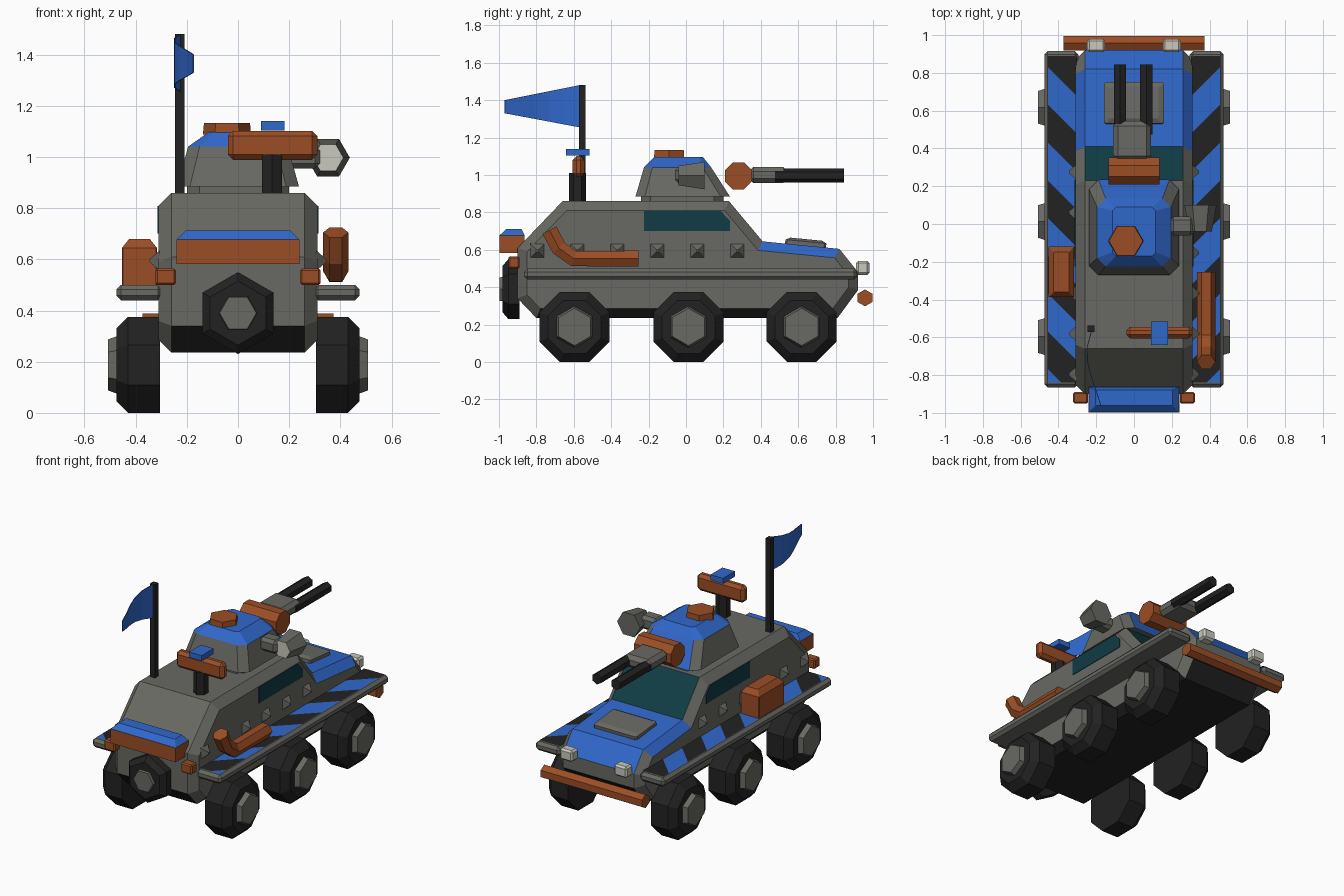
import bpy, bmesh, math
from mathutils import Matrix, Vector

if "Cube" in bpy.data.objects:
    bpy.data.objects.remove(bpy.data.objects["Cube"])


def material(name, r, g, b):
    m = bpy.data.materials.new(name)
    m.use_nodes = True
    m.diffuse_color = (r, g, b, 1)
    m.node_tree.nodes["Principled BSDF"].inputs["Base Color"].default_value = (r, g, b, 1)
    return m


GREY = material("armour grey", .14, .14, .125)
BLUE = material("paint blue", .03, .138, .6)
RUST = material("rust orange", .33, .075, .018)
BLACK = material("rubber black", .016, .016, .016)
TEAL = material("glass teal", .005, .045, .06)
LIGHT = material("lamp white", .58, .58, .51)


def make(name, bm, *mats, rule=None):
    """Turn a bmesh into an object; rule picks the material slot of each face."""
    bmesh.ops.recalc_face_normals(bm, faces=bm.faces)
    bm.normal_update()
    if rule:
        for f in bm.faces:
            f.material_index = rule(f.calc_center_median(), f.normal)
    me = bpy.data.meshes.new(name)
    bm.to_mesh(me)
    bm.free()
    for m in mats:
        me.materials.append(m)
    ob = bpy.data.objects.new(name, me)
    bpy.context.collection.objects.link(ob)
    return ob


def bevel(bm, edges, width):
    bmesh.ops.bevel(bm, geom=list(edges), offset=width, segments=1, affect='EDGES')


def box(name, centre, size, mat, chamfer=0):
    bm = bmesh.new()
    bmesh.ops.create_cube(bm, size=1, matrix=Matrix.Translation(centre) @ Matrix.Diagonal((*size, 1)))
    if chamfer:
        bevel(bm, bm.edges, chamfer)
    return make(name, bm, mat)


def tube(name, centre, axis, length, r1, r2, sides, *mats, turn=0, squash=1, chamfer=None, rule=None):
    """Prism or cone along an axis; squash narrows it across its local x."""
    rot = Vector(axis).to_track_quat('Z', 'Y').to_matrix().to_4x4()
    bm = bmesh.new()
    bmesh.ops.create_cone(bm, cap_ends=True, segments=sides, radius1=r1, radius2=r2, depth=length,
                          matrix=Matrix.Diagonal((squash, 1, 1, 1)) @ Matrix.Rotation(turn, 4, 'Z'))
    if chamfer:
        bevel(bm, [e for e in bm.edges if all(v.co.z > 0 for v in e.verts)], chamfer)
    bm.transform(Matrix.Translation(centre) @ rot)
    return make(name, bm, *mats, rule=rule)


def loft(name, rings, *mats, rule=None):
    """Stack of chamfered rectangles: (half width, y0, y1, z, corner, x centre)."""
    bm = bmesh.new()
    loops = []
    for w, y0, y1, z, c, x in rings:
        pts = [(w - c, y0), (w, y0 + c), (w, y1 - c), (w - c, y1),
               (c - w, y1), (-w, y1 - c), (-w, y0 + c), (c - w, y0)]
        loops.append([bm.verts.new((x + px, py, z)) for px, py in pts])
    for a, b in zip(loops, loops[1:]):
        for i in range(8):
            j = (i + 1) % 8
            bm.faces.new((a[i], a[j], b[j], b[i]))
    bm.faces.new(loops[0])
    bm.faces.new(loops[-1])
    return make(name, bm, *mats, rule=rule)


# Hull: side profile extruded across, outline chamfered
profile = [(-.8, .235), (-.9, .34), (-.9, .61), (-.66, .86), (.23, .86),
           (.41, .645), (.82, .605), (.92, .48), (.92, .385), (.81, .235)]
bm = bmesh.new()
side = bm.faces.new([bm.verts.new((-.31, y, z)) for y, z in profile])
ext = bmesh.ops.extrude_face_region(bm, geom=[side])
bmesh.ops.translate(bm, vec=(.62, 0, 0), verts=[g for g in ext["geom"] if isinstance(g, bmesh.types.BMVert)])
bmesh.ops.recalc_face_normals(bm, faces=bm.faces)
bevel(bm, [e for e in bm.edges if abs(e.verts[0].co.x - e.verts[1].co.x) < .01], .05)


def hull_paint(c, n):
    if n.z < -.5:
        return 2
    if .2 < c.y < .41 and abs(n.x) < .1 and n.y > .5:
        return 3
    return 1 if c.y > .42 and n.z > .6 else 0


make("hull", bm, GREY, BLUE, BLACK, TEAL, rule=hull_paint)

for s, tag in ((-1, "right"), (1, "left")):
    # Fenders and their diagonal stripes
    box(f"fender_{tag}", (s * .385, .025, .47), (.18, 1.78, .06), GREY, .018)
    bm = bmesh.new()
    bm.faces.new([bm.verts.new((s * x, y, .503)) for x, y in
                  ((.305, -.84), (.455, -.84), (.455, .89), (.305, .89))])
    for k in range(-7, 4):
        bmesh.ops.bisect_plane(bm, geom=bm.verts[:] + bm.edges[:] + bm.faces[:],
                               plane_co=(0, .175 + .2 * k, .5), plane_no=(-s, 1, 0))
    for f in bm.faces:
        if f.normal.z < 0:
            f.normal_flip()
    make(f"fender_stripes_{tag}", bm, BLUE, BLACK,
         rule=lambda c, n: math.floor((c.y - abs(c.x) - .175) / .2) % 2)
    # Side window
    bm = bmesh.new()
    pts = [(-.225, .7), (.235, .7), (.235, .755), (.185, .808), (-.225, .808)]
    face = bm.faces.new([bm.verts.new((s * .308, y, z)) for y, z in pts])
    ext = bmesh.ops.extrude_face_region(bm, geom=[face])
    bmesh.ops.translate(bm, vec=(s * .006, 0, 0), verts=[g for g in ext["geom"] if isinstance(g, bmesh.types.BMVert)])
    make(f"side_window_{tag}", bm, TEAL)
    # Pyramid studs
    for i in range(6):
        tube(f"stud_{tag}_{i + 1}", (s * .325, -.795 + .214 * i, .595), (s, 0, 0), .04,
             .057, .008, 4, GREY, turn=math.pi / 4)
    # Wheels and hubs
    for i, y in enumerate((-.596, .013, .618)):
        tube(f"wheel_{tag}_{i + 1}", (s * .39, y, .1875), (s, 0, 0), .17, .203, .203, 8, BLACK,
             turn=math.pi / 8, chamfer=.045)
        ob = tube(f"hub_{tag}_{i + 1}", (0, 0, 0), (0, 0, 1), .05, .118, .1, 6, GREY)
        ob.matrix_world = Matrix.Translation((s * .482, y, .1875)) @ Matrix(
            ((0, 0, s, 0), (1, 0, 0, 0), (0, s, 0, 0), (0, 0, 0, 1)))
    # Lamps
    box(f"headlight_{tag}", (s * .2, .945, .503), (.095, .07, .075), LIGHT, .012)
    box(f"tail_lamp_{tag}", (s * .283, -.92, .532), (.08, .06, .065), RUST, .008)

# Nose bumper and hood vent
tube("nose_bumper", (0, .957, .343), (1, 0, 0), .745, .045, .045, 6, RUST)
vent = loft("hood_vent", [(.16, -.11, .11, -.02, .01, 0), (.16, -.11, .11, .012, .01, 0),
                          (.13, -.085, .085, .025, .01, 0)], GREY)
vent.location = (0, .64, .632)
vent.rotation_euler.x = -.097

# Turret
loft("turret_ring", [(.2, -.24, .2, .84, .05, 0), (.2, -.24, .2, .9, .05, 0)], GREY)
loft("turret", [(.238, -.27, .235, .885, .05, 0), (.195, -.225, .135, 1.04, .045, 0),
                (.115, -.17, .09, 1.097, .02, 0)], GREY, BLUE,
     rule=lambda c, n: int(c.z > 1.04 or (n.y > .5 and abs(n.x) < .2)))
tube("hatch", (-.043, -.09, 1.11), (0, 0, 1), .045, .094, .09, 6, RUST, turn=math.pi / 6)

# Guns
tube("gun_mantlet", (0, .28, .995), (1, 0, 0), .27, .078, .078, 8, RUST, turn=math.pi / 8)
box("gun_cradle", (-.01, .44, 1), (.2, .21, .085), GREY, .025)
for s, tag in ((-1, "right"), (1, "left")):
    tube(f"gun_barrel_{tag}", (s * .07 - .005, .66, .997), (0, 1, 0), .37, .037, .037, 6, BLACK)

# Searchlight
box("searchlight_arm", (.255, -.01, 1), (.13, .1, .09), GREY, .02)
tube("searchlight", (.352, .03, .997), (0, 1, 0), .14, .06, .085, 6, GREY, LIGHT, turn=math.pi / 6,
     rule=lambda c, n: int(n.y > .9))

# Sensor mast
tube("sensor_mast", (.133, -.58, .93), (0, 0, 1), .16, .045, .045, 6, BLACK)
box("sensor_bar", (.135, -.575, 1.045), (.35, .062, .112), RUST, .02)
box("sensor_cap", (.135, -.578, 1.122), (.092, .125, .036), BLUE)

# Flag
box("flag_pole", (-.228, -.555, 1.165), (.036, .036, .63), BLACK)
bm = bmesh.new()
cols = []
for i in range(6):
    t = i / 5
    x, y = -.228 - .05 * math.sin(t * math.pi) * (1 - t) + .053 * t * t, -.57 - .4 * t
    cols.append([bm.verts.new((x, y, 1.255 + .075 * t)), bm.verts.new((x, y, 1.48 - .08 * t))])
for a, b in zip(cols, cols[1:]):
    bm.faces.new((a[0], b[0], b[1], a[1]))
flag = make("flag", bm, BLUE)
mod = flag.modifiers.new("thickness", 'SOLIDIFY')
mod.thickness = .004

# Rear stowage bin with lid, spare wheel
box("rear_bin", (0, -.93, .63), (.48, .135, .095), RUST)
loft("rear_bin_lid", [(.24, -.997, -.863, .677, .002, 0), (.205, -.96, -.88, .712, .002, 0)], BLUE)
tube("spare_wheel", (0, -.935, .39), (0, -1, 0), .09, .16, .16, 6, BLACK, chamfer=.03)
tube("spare_hub", (0, -.975, .39), (0, -1, 0), .045, .08, .072, 6, GREY, turn=math.pi / 6)

# Fender stowage box
loft("fender_box", [(.068, -.387, -.12, .49, .003, -.385), (.068, -.387, -.12, .645, .003, -.385),
                    (.04, -.36, -.147, .68, .003, -.385)], RUST)

# Exhaust pipe
curve = bpy.data.curves.new("exhaust_pipe", 'CURVE')
curve.dimensions = '3D'
curve.bevel_depth = .049
curve.bevel_resolution = 1
curve.use_fill_caps = True
spline = curve.splines.new('POLY')
spline.use_smooth = False
path = [(-.73, .705), (-.68, .61), (-.6, .553), (-.255, .553)]
spline.points.add(len(path) - 1)
for p, (y, z) in zip(spline.points, path):
    p.co = (.382, y, z, 1)
curve.materials.append(RUST)
bpy.context.collection.objects.link(bpy.data.objects.new("exhaust_pipe", curve))
